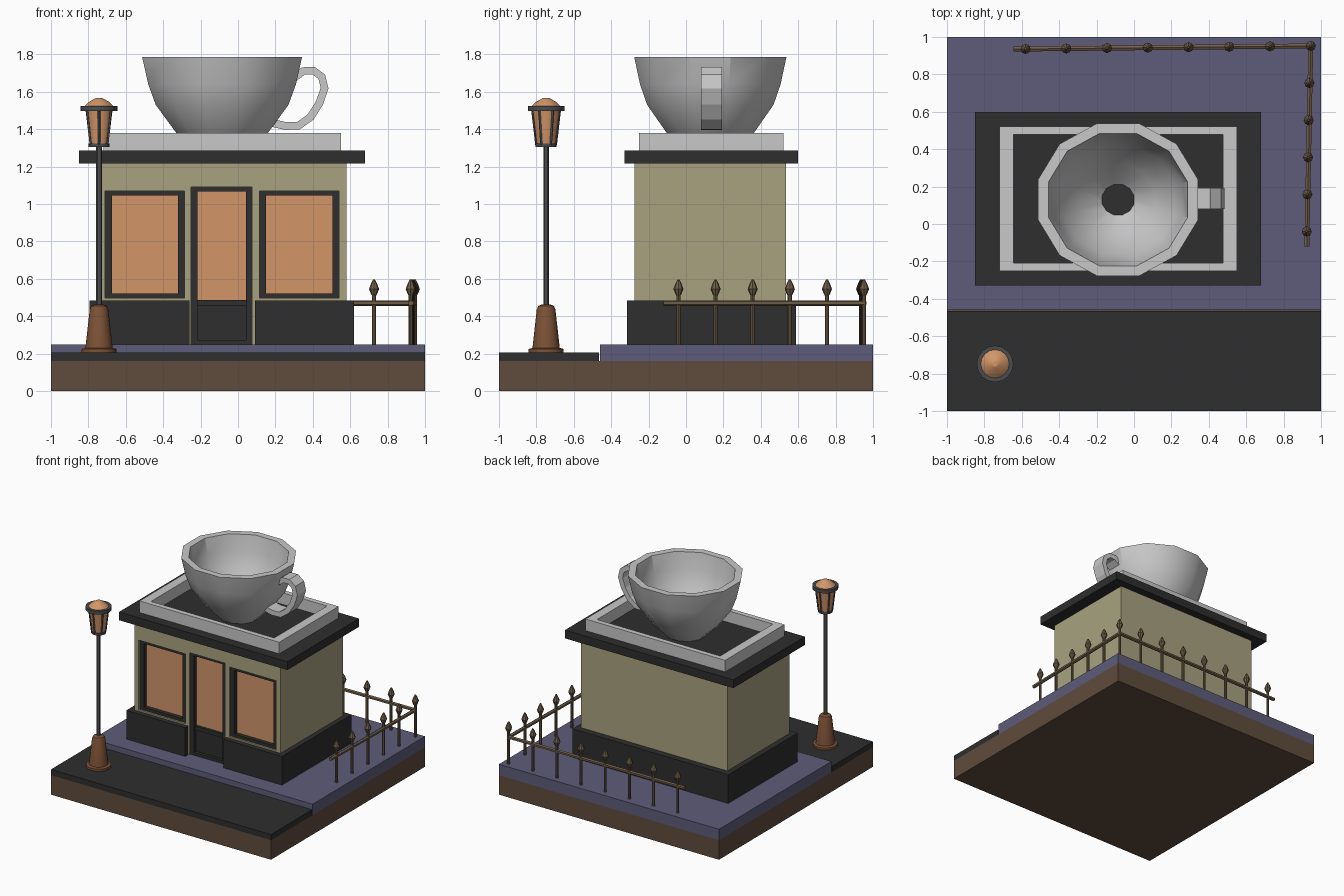
import bpy, bmesh, math
from mathutils import Vector, Matrix

if "Cube" in bpy.data.objects:
    bpy.data.objects.remove(bpy.data.objects["Cube"])


def material(name, r, g, b):
    """Flat colour from 0-255 display values, stored linear."""
    m = bpy.data.materials.new(name)
    m.diffuse_color = [((c / 255 + 0.055) / 1.055) ** 2.4 for c in (r, g, b)] + [1]
    m.use_nodes = True
    m.node_tree.nodes["Principled BSDF"].inputs["Base Color"].default_value = m.diffuse_color
    return m


EARTH = material("earth brown", 96, 76, 60)
PAVING = material("purple paving", 94, 92, 122)
DARK = material("charcoal", 46, 46, 46)
WALL = material("olive wall", 168, 162, 128)
GLASS = material("amber glass", 210, 150, 105)
CHINA = material("pale grey", 200, 200, 200)
RUST = material("rust brown", 124, 82, 54)
IRON = material("iron grey", 76, 76, 78)
FENCE = material("bronze fence", 112, 94, 72)


def finish(name, bm, mat, smooth=None):
    bmesh.ops.recalc_face_normals(bm, faces=bm.faces)
    me = bpy.data.meshes.new(name)
    bm.to_mesh(me)
    bm.free()
    me.materials.append(mat)
    ob = bpy.data.objects.new(name, me)
    bpy.context.collection.objects.link(ob)
    bpy.ops.object.select_all(action='DESELECT')
    ob.select_set(True)
    bpy.context.view_layer.objects.active = ob
    if smooth:
        bpy.ops.object.shade_smooth_by_angle(angle=math.radians(smooth))
    return ob


def boxes(name, mat, *ranges):
    """Boxes given as (x0, x1, y0, y1, z0, z1)."""
    bm = bmesh.new()
    for x0, x1, y0, y1, z0, z1 in ranges:
        mtx = Matrix.Translation(((x0 + x1) / 2, (y0 + y1) / 2, (z0 + z1) / 2)) \
            @ Matrix.Diagonal((x1 - x0, y1 - y0, z1 - z0, 1))
        bmesh.ops.create_cube(bm, size=1, matrix=mtx)
    return finish(name, bm, mat)


def lathe(bm, profile, sides, cx, cy, sx=1, sy=1, offset=0.0, loop=False):
    """Revolve (radius, z) points; ends are capped unless the profile loops."""
    rings = []
    for r, z in profile:
        ring = []
        for i in range(sides):
            a = 2 * math.pi * i / sides + offset
            ring.append(bm.verts.new((cx + sx * r * math.cos(a), cy + sy * r * math.sin(a), z)))
        rings.append(ring)
    pairs = list(zip(rings, rings[1:]))
    if loop:
        pairs.append((rings[-1], rings[0]))
    else:
        bm.faces.new(rings[0])
        bm.faces.new(rings[-1])
    for a, b in pairs:
        for i in range(sides):
            j = (i + 1) % sides
            bm.faces.new((a[i], a[j], b[j], b[i]))


def rod(bm, p, q, r, sides=6):
    p, q = Vector(p), Vector(q)
    d = q - p
    mtx = Matrix.Translation((p + q) / 2) @ d.to_track_quat('Z', 'Y').to_matrix().to_4x4()
    bmesh.ops.create_cone(bm, cap_ends=True, segments=sides, radius1=r, radius2=r,
                          depth=d.length, matrix=mtx)


def cut(ob, ranges):
    cutter = boxes("cutter", ob.data.materials[0], *ranges)
    cutter.hide_render = True
    bpy.context.view_layer.objects.active = ob
    mod = ob.modifiers.new("openings", 'BOOLEAN')
    mod.operation, mod.solver, mod.object = 'DIFFERENCE', 'EXACT', cutter
    bpy.ops.object.modifier_apply(modifier=mod.name)
    bpy.data.objects.remove(cutter)


def frame(name, x0, x1, z0, z1, w, y0, y1):
    boxes(name, DARK, (x0, x0 + w, y0, y1, z0, z1), (x1 - w, x1, y0, y1, z0, z1),
          (x0 + w, x1 - w, y0, y1, z0, z0 + w * 0.7), (x0 + w, x1 - w, y0, y1, z1 - w * 0.7, z1))


# Ground
boxes("ground_block", EARTH, (-1, 1, -1, 1, 0, 0.16))
boxes("road", DARK, (-1, 1, -1, -0.465, 0.16, 0.207))
boxes("pavement", PAVING, (-1, 1, -0.46, 1, 0.16, 0.25))

# Building shell with recessed openings
WINDOWS = {"left_window": (-0.71, -0.285), "right_window": (0.115, 0.54)}
walls = boxes("walls", WALL, (-0.75, 0.58, -0.275, 0.535, 0.25, 1.22))
cut(walls, [(x0, x1, -0.4, -0.2, 0.497, 1.07) for x0, x1 in WINDOWS.values()]
    + [(-0.25, 0.075, -0.4, -0.2, 0.2, 1.09)])
plinth = boxes("plinth", DARK, (-0.795, 0.62, -0.315, 0.588, 0.25, 0.485))
cut(plinth, [(-0.26, 0.09, -0.4, -0.19, 0.2, 0.6)])

# Windows
for name, (x0, x1) in WINDOWS.items():
    frame(name + "_frame", x0, x1, 0.497, 1.07, 0.036, -0.26, -0.2)
    boxes(name + "_glass", GLASS, (x0 + 0.036, x1 - 0.036, -0.228, -0.22, 0.522, 1.045))

# Door: frame, glass above, recessed panel below
frame("door_frame", -0.25, 0.075, 0.25, 1.09, 0.033, -0.26, -0.2)
boxes("door_rail", DARK, (-0.217, 0.042, -0.25, -0.2, 0.455, 0.487))
boxes("door_glass", GLASS, (-0.217, 0.042, -0.228, -0.22, 0.487, 1.067))
boxes("door_panel", DARK, (-0.217, 0.042, -0.235, -0.2, 0.273, 0.455))

# Roof and parapet
boxes("roof_slab", DARK, (-0.85, 0.68, -0.33, 0.6, 1.217, 1.285))
boxes("parapet", CHINA,
      (-0.72, -0.645, -0.25, 0.52, 1.285, 1.38), (0.475, 0.55, -0.25, 0.52, 1.285, 1.38),
      (-0.645, 0.475, -0.25, -0.208, 1.285, 1.38), (-0.645, 0.475, 0.478, 0.52, 1.285, 1.38))

# Giant cup, its foot sunk into the roof
bm = bmesh.new()
cup = [(0.135, 1.27), (0.245, 1.38), (0.355, 1.53), (0.395, 1.64), (0.4275, 1.785),
       (0.372, 1.785), (0.345, 1.65), (0.305, 1.54), (0.2, 1.39), (0.075, 1.275)]
lathe(bm, cup, 12, -0.085, 0.13, 1.035, 0.985, math.pi / 12, loop=True)
finish("cup", bm, CHINA, 30)

# Cup handle: flat strip swept along a path
path = [Vector(p) for p in ((0.30, 1.675), (0.35, 1.711), (0.404, 1.713), (0.448, 1.68),
                            (0.463, 1.62), (0.436, 1.54), (0.388, 1.465), (0.324, 1.419),
                            (0.254, 1.417), (0.168, 1.437))]
bm = bmesh.new()
sections = []
for i, p in enumerate(path):
    t = (path[min(i + 1, len(path) - 1)] - path[max(i - 1, 0)]).normalized()
    n = Vector((-t.y, t.x)) * 0.021
    sections.append([bm.verts.new((p.x + s * n.x, y, p.y + s * n.y))
                     for s, y in ((1, 0.08), (1, 0.192), (-1, 0.192), (-1, 0.08))])
for a, b in zip(sections, sections[1:]):
    for i in range(4):
        j = (i + 1) % 4
        bm.faces.new((a[i], a[j], b[j], b[i]))
bm.faces.new(sections[0])
bm.faces.new(sections[-1])
finish("cup_handle", bm, CHINA)

# Street lamp
LX, LY = -0.743, -0.748
for name, mat, sides, prof in (
        ("lamp_foot", RUST, 16, [(0.094, 0.207), (0.094, 0.225), (0.073, 0.23), (0.05, 0.435),
                                 (0.042, 0.455), (0.025, 0.462)]),
        ("lamp_pole", IRON, 12, [(0.015, 0.45), (0.015, 1.31)]),
        ("lamp_lower_collar", IRON, 16, [(0.056, 1.305), (0.056, 1.323)]),
        ("lamp_glass", GLASS, 12, [(0.05, 1.32), (0.072, 1.5)]),
        ("lamp_upper_collar", IRON, 16, [(0.098, 1.497), (0.098, 1.524)]),
        ("lamp_cap", GLASS, 16, [(0.076, 1.524), (0.055, 1.545), (0.015, 1.568)])):
    bm = bmesh.new()
    lathe(bm, prof, sides, LX, LY)
    finish(name, bm, mat, 30)
bm = bmesh.new()
for i in range(6):
    c, s = math.cos(math.pi * (i + 0.5) / 3), math.sin(math.pi * (i + 0.5) / 3)
    rod(bm, (LX + 0.051 * c, LY + 0.051 * s, 1.315), (LX + 0.073 * c, LY + 0.073 * s, 1.505), 0.007, 4)
finish("lamp_bars", bm, IRON)

# Fence: rails plus spear-topped posts along the back and right
bm = bmesh.new()
rod(bm, (-0.645, 0.935, 0.47), (0.945, 0.952, 0.47), 0.015)
rod(bm, (0.945, 0.952, 0.47), (0.924, -0.12, 0.47), 0.015)
finish("fence_rails", bm, FENCE)
spots = [(-0.58 + 0.2179 * i, 0.936 + 0.0023 * i) for i in range(8)]
spots += [(0.941 - 0.0035 * i, 0.952 - 0.1985 * (i + 0) ) for i in range(1, 6)]
bm = bmesh.new()
for x, y in spots:
    lathe(bm, [(0.011, 0.25), (0.011, 0.51), (0.016, 0.518), (0.027, 0.545), (0.016, 0.575),
               (0.005, 0.597)], 8, x, y)
finish("fence_posts", bm, FENCE)
